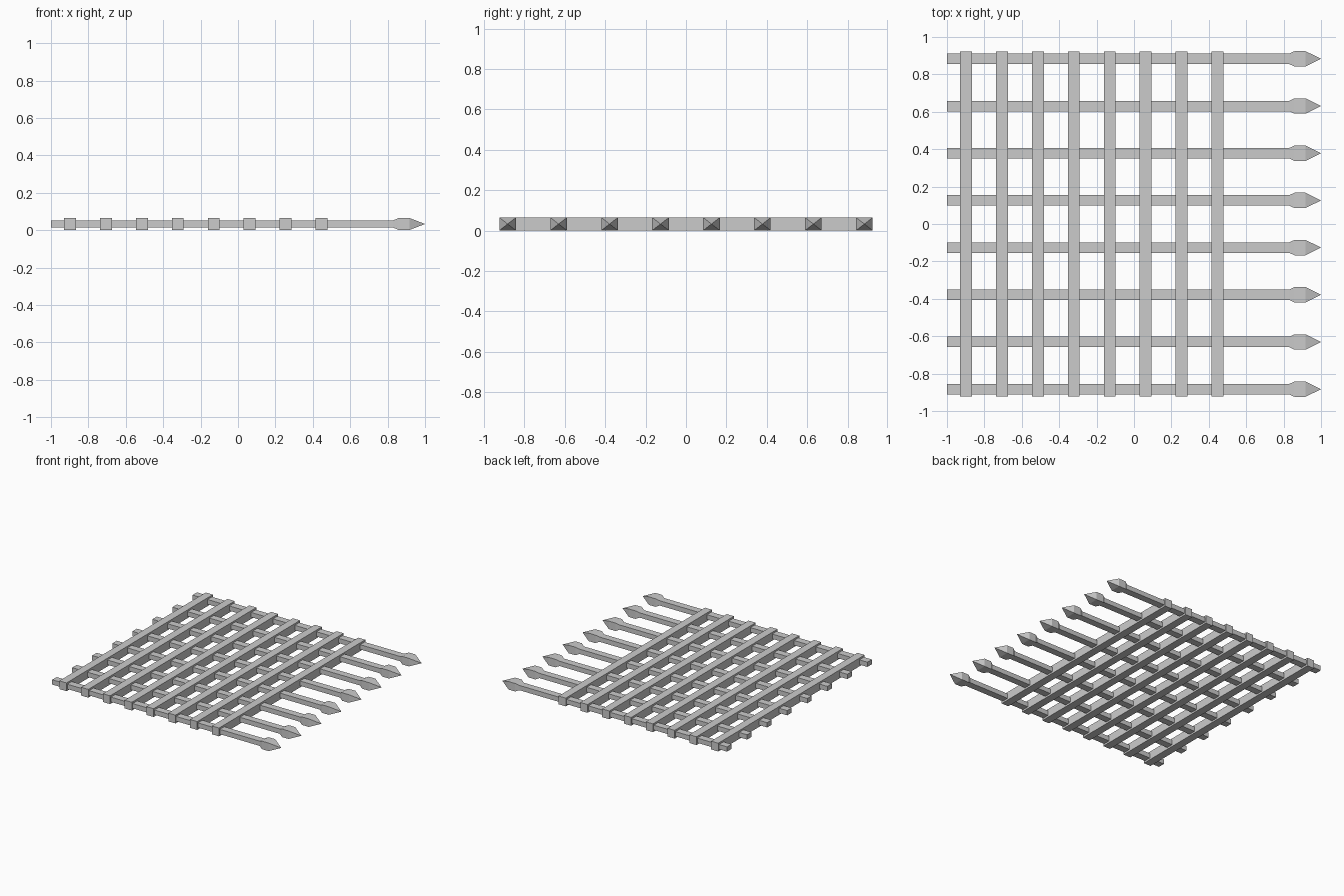
import bpy, bmesh

if "Cube" in bpy.data.objects:
    bpy.data.objects.remove(bpy.data.objects["Cube"])

MID_Z = 0.033


def add_object(name, bm):
    bmesh.ops.recalc_face_normals(bm, faces=bm.faces)
    mesh = bpy.data.meshes.new(name)
    bm.to_mesh(mesh)
    bm.free()
    obj = bpy.data.objects.new(name, mesh)
    bpy.context.collection.objects.link(obj)
    return obj


def spiked_bar(name, y):
    # rectangular sections lofted along x: (x, half width, half height)
    sections = [(-1.0, 0.028, 0.019), (0.83, 0.028, 0.019),
                (0.858, 0.041, 0.032), (0.917, 0.041, 0.032)]
    bm = bmesh.new()
    rings = [[bm.verts.new((x, y + sy * w, MID_Z + sz * h))
              for sy, sz in ((-1, -1), (1, -1), (1, 1), (-1, 1))]
             for x, w, h in sections]
    tip = bm.verts.new((1.0, y, MID_Z))
    bm.faces.new(rings[0])
    for a, b in zip(rings, rings[1:]):
        for i in range(4):
            j = (i + 1) % 4
            bm.faces.new((a[i], a[j], b[j], b[i]))
    for i in range(4):
        bm.faces.new((rings[-1][i], rings[-1][(i + 1) % 4], tip))
    return add_object(name, bm)


def cross_bar(name, x):
    bm = bmesh.new()
    bmesh.ops.create_cube(bm, size=1.0)
    bmesh.ops.scale(bm, vec=(0.063, 1.842, 0.066), verts=bm.verts)
    bmesh.ops.translate(bm, vec=(x, 0, MID_Z), verts=bm.verts)
    return add_object(name, bm)


# Eight spiked bars crossed by eight plain bars
for n in range(8):
    spiked_bar(f"spiked_bar_{n + 1}", -0.883 + n * 0.2523)
    cross_bar(f"cross_bar_{n + 1}", -0.898 + n * 0.192)
